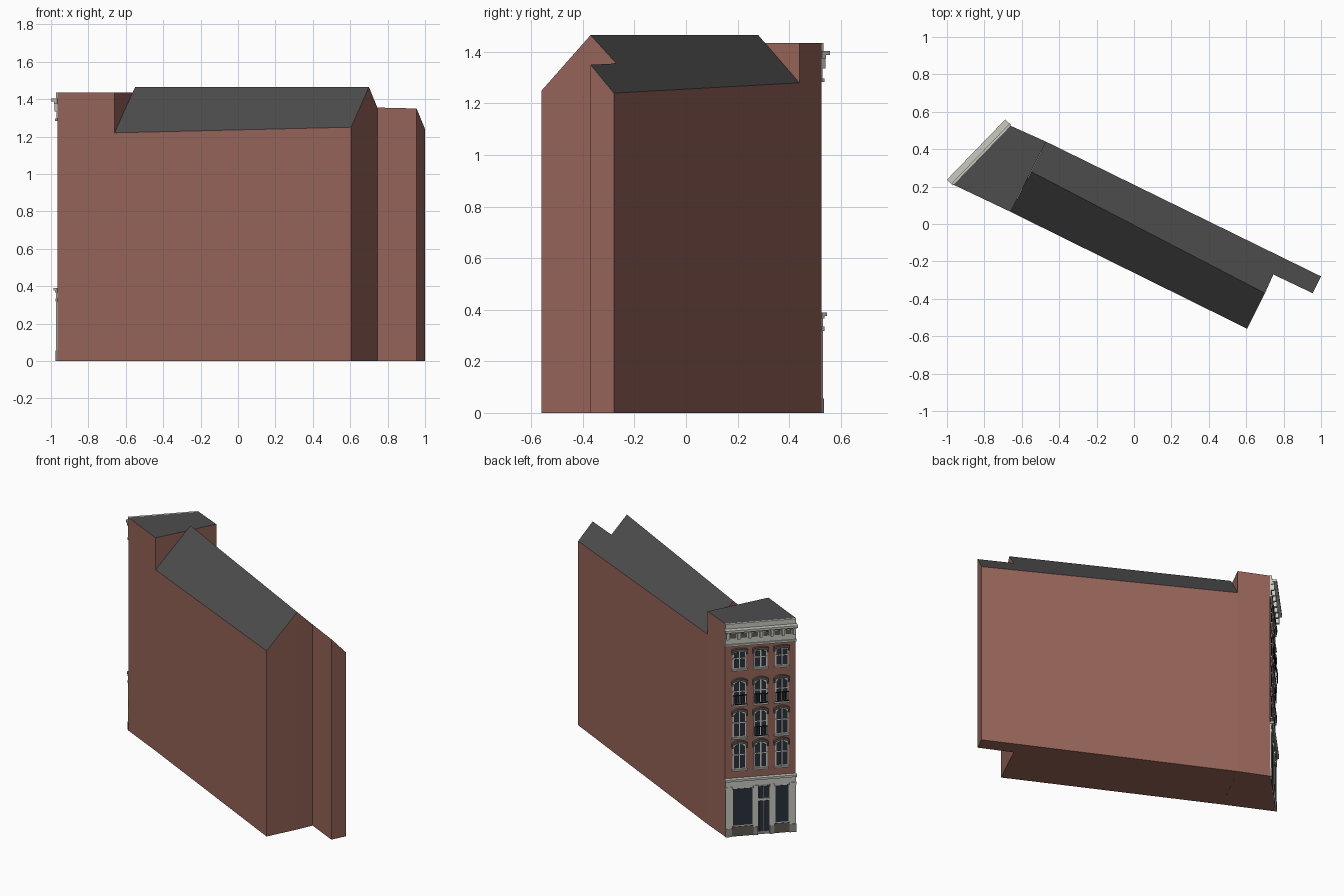
import bpy, bmesh, math
from mathutils import Matrix, Vector

if "Cube" in bpy.data.objects:
    bpy.data.objects.remove(bpy.data.objects["Cube"])


def material(name, r, g, b):
    m = bpy.data.materials.new(name)
    m.use_nodes = True
    m.diffuse_color = (r, g, b, 1)
    m.node_tree.nodes["Principled BSDF"].inputs["Base Color"].default_value = (r, g, b, 1)
    return m


BRICK = material("brick", 0.31, 0.13, 0.10)
ROOF = material("roof_grey", 0.075, 0.075, 0.075)
STONE = material("pale_stone", 0.58, 0.59, 0.53)
SHADE = material("mid_stone", 0.27, 0.26, 0.23)
HOOD = material("dark_stone", 0.11, 0.095, 0.08)
GLASS = material("dark_glass", 0.022, 0.03, 0.045)
IRON = material("black_iron", 0.01, 0.01, 0.01)


def add_object(name, bm, mats, matrix=None):
    bmesh.ops.recalc_face_normals(bm, faces=bm.faces)
    me = bpy.data.meshes.new(name)
    bm.to_mesh(me)
    bm.free()
    for m in mats:
        me.materials.append(m)
    ob = bpy.data.objects.new(name, me)
    if matrix:
        ob.matrix_world = matrix
    bpy.context.collection.objects.link(ob)
    return ob


def volume(name, ring, roof_faces):
    """Walls dropped to the ground from a ring of eave points, with roof faces on top."""
    bm = bmesh.new()
    top = [bm.verts.new(p) for p in ring]
    low = [bm.verts.new((p[0], p[1], 0)) for p in ring]
    n = len(ring)
    for i in range(n):
        j = (i + 1) % n
        bm.faces.new((low[i], low[j], top[j], top[i]))
    bm.faces.new(low[::-1])
    for f in roof_faces:
        bm.faces.new([top[i] for i in f]).material_index = 1
    return add_object(name, bm, [BRICK, ROOF])


# Long rear house with a pitched roof and a narrow notch at the far end
volume("rear_house", [
    (-0.66, 0.065, 1.22), (0.605, -0.56, 1.25), (0.70, -0.37, 1.465), (0.745, -0.27, 1.355),
    (0.955, -0.37, 1.35), (1.0, -0.28, 1.24), (-0.47, 0.44, 1.28), (-0.55, 0.28, 1.465)],
    [(0, 1, 2, 7), (7, 2, 3, 4, 5, 6)])

# Flat-topped block behind the facade
CORNER_A, CORNER_B = Vector((-0.965, 0.21, 0)), Vector((-0.66, 0.525, 0))
TOP = 1.435
volume("front_block", [(*CORNER_A.xy, TOP), (-0.66, 0.065, TOP), (-0.47, 0.44, TOP),
                       (*CORNER_B.xy, TOP)], [(0, 1, 2, 3)])

# Facade frame: local x runs along the facade, local -y points outward
along = (CORNER_A - CORNER_B).normalized()
inward = Vector((0, 0, 1)).cross(along)
W = (CORNER_A - CORNER_B).length
FACADE = Matrix.Translation(CORNER_B) @ Matrix((along, inward, (0, 0, 1))).transposed().to_4x4()


def plate(name, outline, depth, mat, back=0.0):
    """Extrude an (x, z) outline from the given back depth out to depth."""
    bm = bmesh.new()
    face = bm.faces.new([bm.verts.new((x, -back, z)) for x, z in outline])
    new = bmesh.ops.extrude_face_region(bm, geom=[face])["geom"]
    moved = [v for v in new if isinstance(v, bmesh.types.BMVert)]
    bmesh.ops.translate(bm, verts=moved, vec=(0, back - depth, 0))
    return add_object(name, bm, [mat], FACADE)


def box(name, x0, x1, z0, z1, depth, mat, back=0.0):
    return plate(name, [(x0, z0), (x1, z0), (x1, z1), (x0, z1)], depth, mat, back)


def arc(cx, half, z, rise, steps=8):
    """Points over a shallow arch from right to left."""
    pts = []
    for i in range(steps + 1):
        t = 1 - 2 * i / steps
        pts.append((cx + half * t, z + rise * (1 - t * t)))
    return pts


def window(label, cx, z0, z1, rise, railing):
    half = 0.042
    spring = z1 - rise - 0.018
    def opening(inset):
        h = half - inset
        return [(cx - h, z0 + inset), (cx + h, z0 + inset)] + arc(cx, h, spring - inset, rise)
    plate(label + "_frame", opening(0), 0.004, STONE)
    plate(label + "_glass", opening(0.008), 0.006, GLASS)
    # Sash bars
    mid = z0 + (spring - z0) * 0.62
    box(label + "_mullion", cx - 0.004, cx + 0.004, z0, spring + rise * 0.8, 0.009, STONE)
    box(label + "_transom", cx - half, cx + half, mid - 0.003, mid + 0.003, 0.008, STONE)
    # Sill and hood
    box(label + "_sill", cx - half - 0.006, cx + half + 0.006, z0 - 0.01, z0, 0.014, STONE)
    outer = arc(cx, half + 0.008, spring + 0.016, rise)
    inner = arc(cx, half + 0.008, spring, rise)
    plate(label + "_hood", outer + inner[::-1], 0.016, HOOD)
    for side in (-1, 1):
        x = cx + side * (half + 0.003)
        box(label + "_hood_stop", x - 0.005, x + 0.005, spring - 0.016, spring, 0.013, HOOD)
    # Iron balcony rail
    if railing:
        for z in (z0 + 0.005, z0 + 0.065):
            box(label + "_rail", cx - half, cx + half, z, z + 0.005, 0.022, IRON, 0.017)
        for i in range(9):
            x = cx - half + 0.0015 + i * (2 * half - 0.003) / 8
            box(label + "_baluster", x - 0.0015, x + 0.0015, z0 + 0.005, z0 + 0.068, 0.021, IRON, 0.018)


# Four storeys of three windows
COLUMNS = {"left": 0.2, "middle": 0.5, "right": 0.8}
ROWS = [("first", 0.45, 0.645, 0.018), ("second", 0.665, 0.86, 0.018),
        ("third", 0.885, 1.065, 0.018), ("top", 1.125, 1.265, 0.006)]
for row, z0, z1, rise in ROWS:
    for col, s in COLUMNS.items():
        railed = row == "third" or (row == "second" and col == "middle")
        window(row + "_" + col + "_window", s * W, z0, z1, rise, railed)

# Crowning cornice with frieze and brackets
box("parapet", 0, W, 1.40, TOP, 0.012, STONE)
box("cornice_shelf", -0.005, W + 0.005, 1.388, 1.403, 0.044, STONE)
box("cornice_bed", -0.002, W + 0.002, 1.375, 1.388, 0.024, STONE)
box("frieze", 0, W, 1.295, 1.375, 0.007, STONE)
box("frieze_molding", -0.003, W + 0.003, 1.283, 1.296, 0.015, STONE)
BRACKETS = 7
for i in range(BRACKETS):
    x = 0.012 + i * (W - 0.024) / (BRACKETS - 1)
    box("bracket", x - 0.008, x + 0.008, 1.335, 1.376, 0.028, STONE)
    if i < BRACKETS - 1:
        step = (W - 0.024) / (BRACKETS - 1)
        box("frieze_panel", x + 0.016, x + step - 0.016, 1.335, 1.365, 0.009, HOOD)

# Shopfront surround
box("shop_backing", 0, W, 0, 0.345, 0.002, SHADE)
box("shop_fascia", 0, W, 0.335, 0.378, 0.010, STONE)
box("shop_cornice", -0.004, W + 0.004, 0.376, 0.390, 0.026, STONE)
box("shop_cornice_bed", -0.002, W + 0.002, 0.366, 0.376, 0.016, STONE)
for s0, s1 in ((0, 0.09), (0.40, 0.46), (0.63, 0.69), (0.91, 1.0)):
    box("shop_pilaster", s0 * W, s1 * W, 0, 0.335, 0.010, STONE)
    box("pilaster_base", s0 * W - 0.001, s1 * W + 0.001, 0, 0.055, 0.013, SHADE)
    box("pilaster_cap", s0 * W - 0.002, s1 * W + 0.002, 0.318, 0.335, 0.014, STONE)

# Display windows over dark bulkheads
for side, s0, s1 in (("left", 0.09, 0.40), ("right", 0.69, 0.91)):
    box(side + "_shop_frame", s0 * W, s1 * W, 0.065, 0.335, 0.004, STONE)
    box(side + "_shop_glass", s0 * W + 0.008, s1 * W - 0.008, 0.073, 0.318, 0.006, GLASS)
    box(side + "_bulkhead", s0 * W, s1 * W, 0, 0.065, 0.007, HOOD)

# Double door with a transom light
d0, d1 = 0.46 * W, 0.63 * W
middle = (d0 + d1) / 2
box("door_frame", d0, d1, 0, 0.335, 0.004, SHADE)
for a, b in ((d0 + 0.006, middle - 0.002), (middle + 0.002, d1 - 0.006)):
    box("door_glass", a, b, 0.02, 0.225, 0.006, GLASS)
    box("door_transom_glass", a, b, 0.245, 0.322, 0.006, GLASS)
box("door_transom_bar", d0, d1, 0.228, 0.242, 0.009, STONE)
